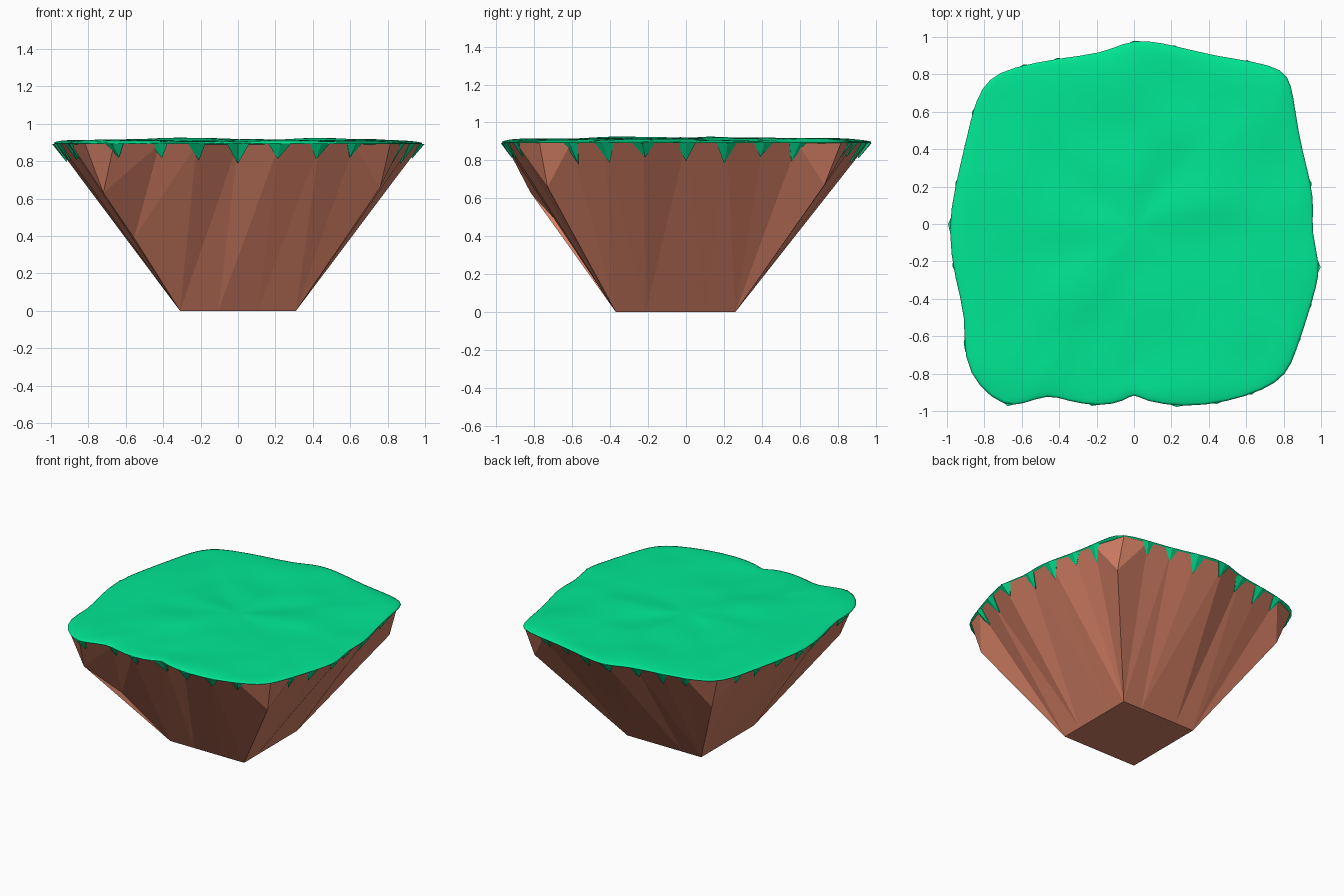
import bpy, bmesh, math, random
from mathutils import Vector, noise
from mathutils.bvhtree import BVHTree

if "Cube" in bpy.data.objects:
    bpy.data.objects.remove(bpy.data.objects["Cube"])

random.seed(4)

# Island outline seen from above, counter-clockwise from the front left
OUT = [(-.70, -.975), (-.60, -.97), (-.46, -.91), (-.36, -.95), (-.18, -.98), (-.05, -.95),
       (0, -.905), (.05, -.95), (.27, -.985), (.5, -.955), (.7, -.89), (.82, -.81),
       (.87, -.68), (.93, -.5), (.98, -.33), (1, -.22), (.95, -.04), (.965, .08),
       (.95, .22), (.90, .4), (.865, .6), (.845, .75), (.80, .83), (.65, .87),
       (.44, .90), (.24, .95), (.06, .99), (-.06, .97), (-.17, .915), (-.4, .89),
       (-.66, .84), (-.78, .78), (-.85, .67), (-.9, .45), (-.96, .2), (-1, -.03),
       (-.96, -.3), (-.9, -.5), (-.918, -.72), (-.83, -.88)]
n = len(OUT)


def material(name, rgb):
    m = bpy.data.materials.new(name)
    m.diffuse_color = (*rgb, 1)
    m.use_nodes = True
    m.node_tree.nodes["Principled BSDF"].inputs["Base Color"].default_value = m.diffuse_color
    return m


green = material("grass green", (.0, .80, .30))
brown = material("earth brown", (.66, .215, .13))


def finish(bm, name, mat, smooth=False):
    bmesh.ops.recalc_face_normals(bm, faces=bm.faces)
    me = bpy.data.meshes.new(name)
    bm.to_mesh(me)
    me.materials.append(mat)
    for p in me.polygons:
        p.use_smooth = smooth
    ob = bpy.data.objects.new(name, me)
    bpy.context.collection.objects.link(ob)
    return ob


def rim(direction):
    """Point where a ray from the centre crosses the outline."""
    for i in range(n):
        a, b = Vector(OUT[i]), Vector(OUT[(i + 1) % n])
        e = b - a
        den = direction.cross(e)
        if abs(den) < 1e-9:
            continue
        t, u = a.cross(e) / den, a.cross(direction) / den
        if t > 0 and -1e-6 <= u <= 1 + 1e-6:
            return direction * t


# Sides run front, right, back, left, each with its outward and along directions
SIDES = [(Vector((0, -1)), Vector((1, 0))), (Vector((1, 0)), Vector((0, 1))),
         (Vector((0, 1)), Vector((-1, 0))), (Vector((-1, 0)), Vector((0, -1)))]
STEP = .215

# Faceted earth: columns below the rim fan down to a small square foot
bm = bmesh.new()
foot = [bm.verts.new((x, y, 0)) for x, y in [(-.31, -.37), (.31, -.37), (.31, .26), (-.31, .26)]]
mids = [bm.verts.new(p) for p in [(-.72, -.82, .63), (.76, -.73, .66), (.76, .73, .67), (-.70, .69, .65)]]
low = bm.verts.new((-.555, -.60, .39))


def top(d):
    p = rim(d) * .982
    return bm.verts.new((p.x, p.y, .892))


corners = [top(out + along * -.95) for out, along in SIDES]
tops, bottom = [], []
for s, (out, along) in enumerate(SIDES):
    e = (s + 1) % 4
    inner = [top(out * .93 + along * (k * STEP)) for k in range(-3, 4)]
    A, B = foot[s], foot[e]
    b1, b2 = [bm.verts.new(A.co.lerp(B.co, u)) for u in ((.33, .67) if s == 0 else (.25, .75))]
    if s == 0:      # front facets lean to the left
        lower = [mids[s], mids[s], low, A, A, b1, b2, B, mids[e]]
    else:
        lower = [mids[s], A, A, b1, b1, b2, B, B, mids[e]]
    upper = [corners[s]] + inner + [corners[e]]
    for i in range(8):
        a, b, c, d = upper[i], upper[i + 1], lower[i + 1], lower[i]
        if c is d:
            bm.faces.new((a, b, c))
        elif d in mids or (s == 0 and i < 4):
            bm.faces.new((a, b, d))
            bm.faces.new((b, c, d))
        else:
            bm.faces.new((a, b, c))
            bm.faces.new((a, c, d))
    if s == 3:
        bm.faces.new((mids[0], low, B))
    tops += upper[:-1]
    bottom += [A, b1, b2]
bm.faces.new(tops)
bm.faces.new(bottom)
bmesh.ops.recalc_face_normals(bm, faces=bm.faces)
rock_tree = BVHTree.FromBMesh(bm)
finish(bm, "earth_base", brown)

# Grass cap: scaled copies of the outline, gently bumpy on top
bm = bmesh.new()
rings = []
for s, z, bump in [(.955, .885, 0), (1.008, .893, 0), (.99, .902, .3), (.94, .91, .8), (.85, .912, 1),
                   (.7, .912, 1), (.55, .912, 1), (.4, .912, 1), (.25, .912, 1), (.1, .912, 1)]:
    ring = []
    for x, y in OUT:
        h = noise.noise(Vector((x * s * 4.5, y * s * 4.5, 2.3))) * .022 * bump
        ring.append(bm.verts.new((x * s, y * s, z + h)))
    rings.append(ring)
for a, b in zip(rings, rings[1:]):
    for i in range(n):
        j = (i + 1) % n
        bm.faces.new((a[i], a[j], b[j], b[i]))
bm.faces.new(rings[-1])
bm.faces.new(rings[0][::-1])
cap = finish(bm, "grass_cap", green, True)
sub = cap.modifiers.new("soften", 'SUBSURF')
sub.levels = sub.render_levels = 1

# Grass fringe: pointed tufts hanging from the rim against the earth
bm = bmesh.new()
for out, along in SIDES:
    for k in range(-3, 4):
        c = out * .93 + along * (k * STEP)
        w = random.uniform(.045, .06)
        z = .893 - random.uniform(.07, .115)
        p = rim(c)
        d = p.normalized()
        hit = rock_tree.ray_cast(Vector((p.x * 1.5, p.y * 1.5, z)), Vector((-d.x, -d.y, 0)))[0]
        tip = bm.verts.new((hit.x + d.x * .012, hit.y + d.y * .012, z))
        pts = [rim(c - along * w) * .985, p, rim(c + along * w) * .985, p * .9]
        l, f, r, b = [bm.verts.new((q.x, q.y, .893)) for q in pts]
        for v1, v2 in [(l, f), (f, r), (r, b), (b, l)]:
            bm.faces.new((v1, v2, tip))
        bm.faces.new((l, b, r, f))
finish(bm, "grass_fringe", green)
